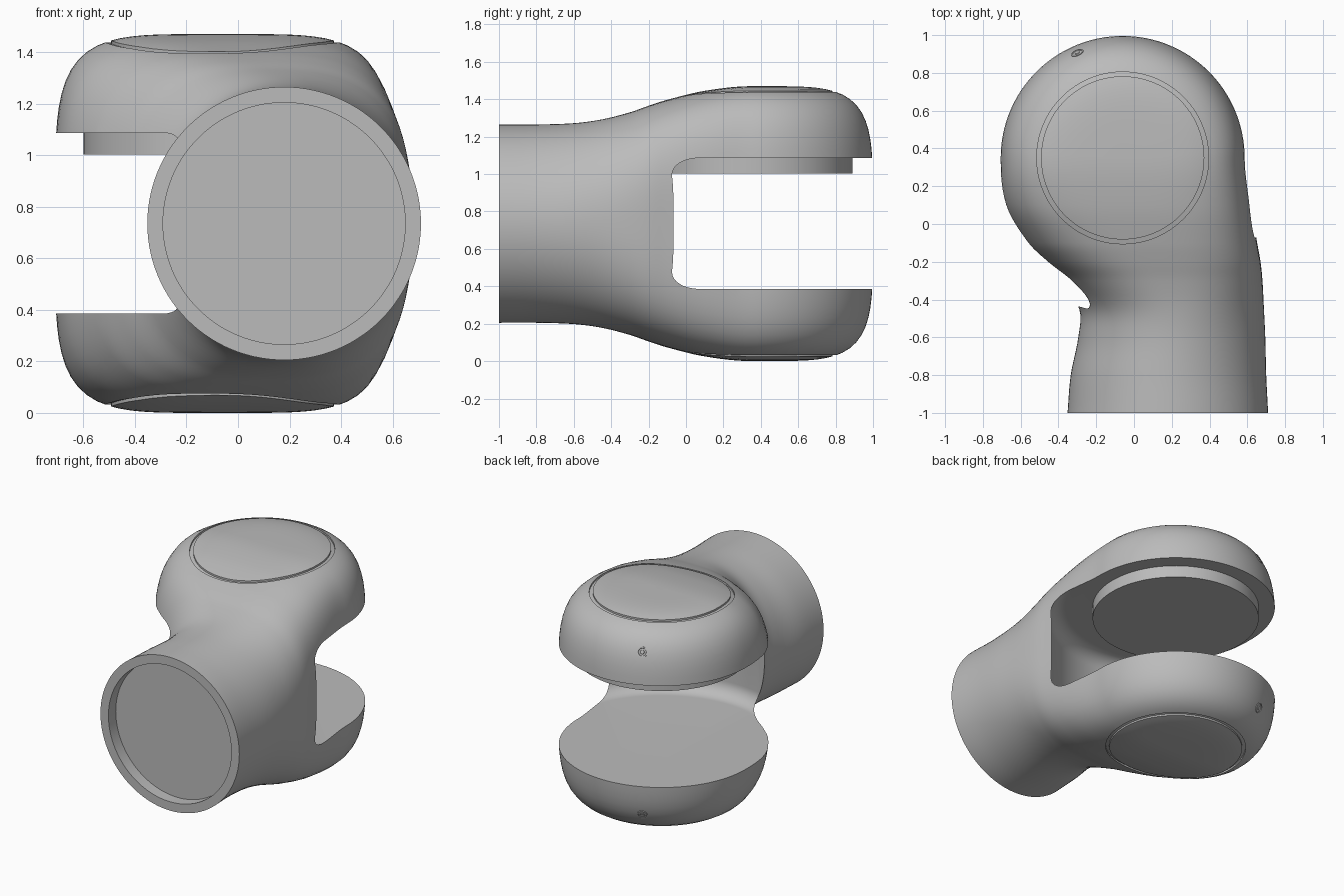
import bpy, bmesh
from math import sin, cos, pi, radians
from mathutils import Vector
from mathutils.bvhtree import BVHTree

cube = bpy.data.objects.get("Cube")
if cube:
    bpy.data.objects.remove(cube, do_unlink=True)

grey = bpy.data.materials.new("plain grey")
grey.use_nodes = True
grey.diffuse_color = (0.5, 0.5, 0.5, 1)
grey.node_tree.nodes["Principled BSDF"].inputs["Base Color"].default_value = (0.5, 0.5, 0.5, 1)

MID = 0.735                     # height of the symmetry plane
CX, CY = -0.06, 0.35            # joint axis
N = 112                         # points round each section


def finish(bm, name):
    bmesh.ops.remove_doubles(bm, verts=bm.verts, dist=1e-5)
    bmesh.ops.recalc_face_normals(bm, faces=bm.faces)
    mesh = bpy.data.meshes.new(name)
    bm.to_mesh(mesh)
    bm.free()
    mesh.materials.append(grey)
    obj = bpy.data.objects.new(name, mesh)
    bpy.context.collection.objects.link(obj)
    return obj


def activate(obj):
    bpy.ops.object.select_all(action='DESELECT')
    obj.select_set(True)
    bpy.context.view_layer.objects.active = obj


def smooth(obj, angle=35):
    activate(obj)
    bpy.ops.object.shade_smooth_by_angle(angle=radians(angle))


def subtract(obj, cutter):
    cutter.hide_render = True
    mod = obj.modifiers.new("cut", 'BOOLEAN')
    mod.operation, mod.solver, mod.object = 'DIFFERENCE', 'EXACT', cutter
    activate(obj)
    bpy.ops.object.modifier_apply(modifier=mod.name)
    bpy.data.objects.remove(cutter, do_unlink=True)


def grid(bm, rows, closed):
    """Skin rows of points with quads."""
    vs = [[bm.verts.new(p) for p in row] for row in rows]
    for a, b in zip(vs, vs[1:]):
        n = len(a)
        for i in range(n if closed else n - 1):
            j = (i + 1) % n
            bm.faces.new((a[i], a[j], b[j], b[i]))
    return vs


def revolve(profile, name, height=lambda r, a: 0.0, steps=128, closed=False):
    """Turn (radius, z) points about the joint axis."""
    bm = bmesh.new()
    rows = []
    for r, z in profile + (profile[:1] if closed else []):
        angles = [2 * pi * i / steps for i in range(steps)]
        rows.append([(CX + r * cos(a), CY + r * sin(a), z + height(r, a)) for a in angles])
    vs = grid(bm, rows, True)
    if not closed:
        bm.faces.new(vs[0])
        bm.faces.new(vs[-1])
    return finish(bm, name)


# Body stations: y, left edge, right edge, half height, squareness
stations = [
    (-1, -.352, .71, .53, 2), (-.8, -.335, .70, .53, 2),
    (-.6, -.295, .695, .537, 2.05), (-.45, -.29, .688, .557, 2.2),
    (-.3, -.385, .68, .595, 2.6), (-.2, -.49, .67, .63, 3),
    (-.1, -.58, .652, .662, 3.4), (.1, -.685, .62, .71, 4.1),
    (CY, -.71, .59, MID, 4.7)]


def station(k, t):
    """Smooth blend between station k and the next one."""
    a, b = stations[k], stations[k + 1]
    p = stations[max(k - 1, 0)]
    q = stations[min(k + 2, len(stations) - 1)]
    h = b[0] - a[0]
    out = [a[0] + h * t]
    for i in range(1, 5):
        m0 = (b[i] - p[i]) / (b[0] - p[0]) * h
        m1 = (q[i] - a[i]) / (q[0] - a[0]) * h
        if k + 2 == len(stations):
            m1 = 0
        out.append(a[i] * (2*t**3 - 3*t*t + 1) + m0 * (t**3 - 2*t*t + t)
                   + b[i] * (3*t*t - 2*t**3) + m1 * (t**3 - t*t))
    return out


def section(y, left, right, half, power):
    pts = []
    for i in range(N):
        a = 2 * pi * i / N + pi / 2
        r = (abs(cos(a)) ** power + abs(sin(a)) ** power) ** (-1 / power)
        pts.append(((left + right) / 2 + (right - left) / 2 * r * cos(a), y, MID + half * r * sin(a)))
    return pts


# Body: tube blending into the rounded joint head
bm = bmesh.new()
cx, tube = (.71 - .352) / 2, .47 / .531
rim = section(*stations[0])
inner = [(cx + (x - cx) * tube, y, MID + (z - MID) * tube) for x, y, z in rim]
floor = [(x, y + .08, z) for x, y, z in inner]
rows = [floor, inner, rim]
STEPS = 6
for k in range(len(stations) - 1):
    rows += [section(*station(k, s / STEPS)) for s in range(1, STEPS + 1)]
vs = grid(bm, rows, True)
bm.faces.new(vs[0])
half = rows[-1][:N // 2 + 1]
turn = []
for s in range(65):
    a = pi * s / 64
    turn.append([(CX + (x - CX) * cos(a), CY - (x - CX) * sin(a), z) for x, y, z in half])
grid(bm, turn, False)
bmesh.ops.remove_doubles(bm, verts=bm.verts, dist=1e-5)
bmesh.ops.dissolve_degenerate(bm, edges=bm.edges, dist=1e-6)
body = finish(bm, "fork_body")

tree_bm = bmesh.new()
tree_bm.from_mesh(body.data)
tree = BVHTree.FromBMesh(tree_bm)


def surface(side):
    def height(r, a):
        start = Vector((CX + r * cos(a), CY + r * sin(a), MID + 2 * side))
        return tree.ray_cast(start, Vector((0, 0, -side)))[0].z
    return height


# Slot between the two arms, with a filleted back wall
R, F, LOW, HIGH = .82, .1, .385, 1.087
arc = [pi / 2 * i / 10 for i in range(11)]
slot = [(R - F + F * sin(a), LOW + F - F * cos(a)) for a in arc]
slot += [(R - F + F * cos(a), HIGH - F + F * sin(a)) for a in arc]
subtract(body, revolve(slot, "slot_cutter"))

# Round cover grooves, top and bottom
for side in (1, -1):
    band = [(.432, -.012), (.455, -.012), (.455, .03), (.432, .03)]
    band = [(r, z * side) for r, z in band]
    subtract(body, revolve(band, "groove_cutter", surface(side), closed=True))
smooth(body)

# Bearing pad under the upper arm
pad = revolve([(.54, 1.003), (.54, HIGH + .01)], "bearing_pad")
smooth(pad)

# Small screws on the rounded shoulders
for side, label in ((1, "upper"), (-1, "lower")):
    start = Vector((-.3, .905, MID + 2 * side))
    hit, normal, _, _ = tree.ray_cast(start, Vector((0, 0, -side)))
    rot = Vector((0, 0, 1)).rotation_difference(normal)
    bm = bmesh.new()
    ring = [(.034, -.01), (.034, .004), (.026, .004), (.024, .001), (.014, .001), (.012, .004)]
    pts = [[hit + rot @ Vector((r * cos(2 * pi * i / 24), r * sin(2 * pi * i / 24), z))
            for i in range(24)] for r, z in ring]
    vs = grid(bm, pts, True)
    bm.faces.new(vs[-1])
    smooth(finish(bm, label + "_screw"))
tree_bm.free()
